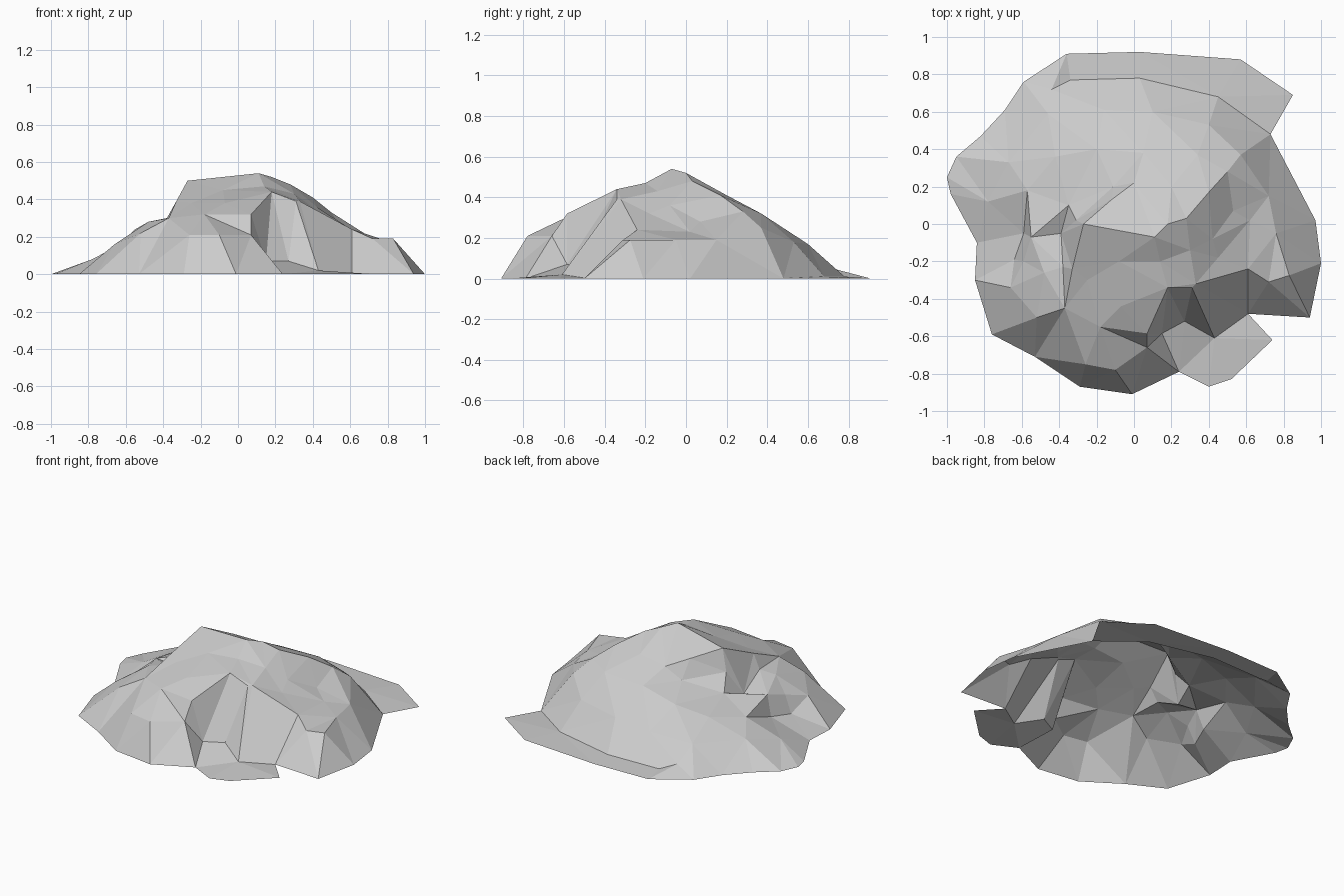
import bpy, bmesh
from mathutils import Vector
from mathutils.geometry import delaunay_2d_cdt

points, heights, edges = [], [], []


def line(coords, z=None, closed=False, crease=True):
    """Add a contour or break line; fixed height z, or (x, y, z) points."""
    first = len(points)
    for c in coords:
        points.append(Vector(c[:2]))
        heights.append(c[2] if z is None else z)
    last = len(points) - 1
    if crease:
        edges.extend((i, i + 1) for i in range(first, last))
    if closed:
        edges.append((last, first))


# ragged outline lying on the ground
line([(1, -.21), (.97, .02), (.73, .48), (.85, .69), (.57, .88), (.03, .92),
      (-.36, .91), (-.59, .76), (-.69, .61), (-.82, .47), (-.95, .36),
      (-1, .25), (-.98, .16), (-.84, -.10), (-.85, -.30), (-.76, -.59),
      (-.53, -.71), (-.29, -.87), (-.01, -.91), (.24, -.79), (.40, -.87),
      (.52, -.83), (.74, -.62), (.61, -.48), (.94, -.50)], z=0, closed=True)

# inner edge of the flat skirt at the back
line([(.45, .68, .01), (.03, .78, .01), (-.34, .77, .01), (-.16, .61, .15),
      (-.44, .72, .05)])

# front ledge, gully lip and gully floor
line([(-.26, -.75), (-.1, -.78), (.07, -.66)], z=.21)
line([(-.07, -.44, .38), (.07, -.585, .32), (.18, -.34, .44),
      (-.07, -.44, .38)])
line([(.18, -.34, .44), (.31, -.34, .39), (.43, -.61, .02)])
line([(.15, -.585), (.27, -.52)], z=.07)

# spur on the right
line([(.33, -.32, .39), (.45, -.18, .32), (.61, -.24, .24), (.72, -.31, .19),
      (.83, -.275, .19), (.76, -.05, .19)])

# sharp rib running down to the back right
line([(.28, .03, .48), (.4, .17, .41), (.5, .28, .33), (.57, .37, .25)])

# summit ridge turning into the lip of the cliff on the left
line([(.18, 0, .52), (.11, -.07, .54), (-.27, 0, .5), (-.33, -.24, .39)])
line([(-.27, 0, .5), (-.12, .13, .44)])

# foot of the cliff and the sunken ledge below it
line([(-.11, .2, .32), (-.31, .02, .36), (-.35, .1, .26), (-.39, -.05, .21),
      (-.38, -.23, .3)])
line([(-.35, .1, .26), (-.57, .18, .19)])

# small step on the left flank
line([(-.55, -.07, .24), (-.59, -.2, .2)])
line([(-.59, -.05, .11), (-.64, -.19, .09)])

# low slopes
line([(-.52, -.5, .22), (-.66, -.34, .16), (-.78, .12, .08), (-.67, .33, .13),
      (-.46, .59, .14), (.1, .6, .17), (.4, .53, .18), (.72, .15, .19),
      (.62, .02, .23)], crease=False)

# middle slopes
line([(-.37, -.45, .3), (-.18, -.55, .32), (-.48, -.26, .28), (-.42, .36, .22),
      (-.2, .4, .26), (.05, .38, .31), (.34, .37, .32), (.53, .07, .28)],
     crease=False)

# upper slopes
line([(-.25, -.3, .38), (.0, .22, .39), (.2, .2, .41), (.42, -.08, .36),
      (.3, -.14, .43), (.14, -.2, .47), (-.08, -.2, .45)], crease=False)

# triangulate inside the outline and lift every point to its height
co, _, faces, origin, _, _ = delaunay_2d_cdt(points, edges, [], 1, 1e-5)
bm = bmesh.new()
verts = [bm.verts.new((p.x, p.y, heights[o[0]] if o else .1))
         for p, o in zip(co, origin)]
for f in faces:
    bm.faces.new([verts[i] for i in f])
bmesh.ops.recalc_face_normals(bm, faces=bm.faces)
if sum(f.normal.z for f in bm.faces) < 0:
    bmesh.ops.reverse_faces(bm, faces=bm.faces)
mesh = bpy.data.meshes.new("rock_mound")
bm.to_mesh(mesh)
bm.free()
rock = bpy.data.objects.new("rock_mound", mesh)
bpy.context.collection.objects.link(rock)
